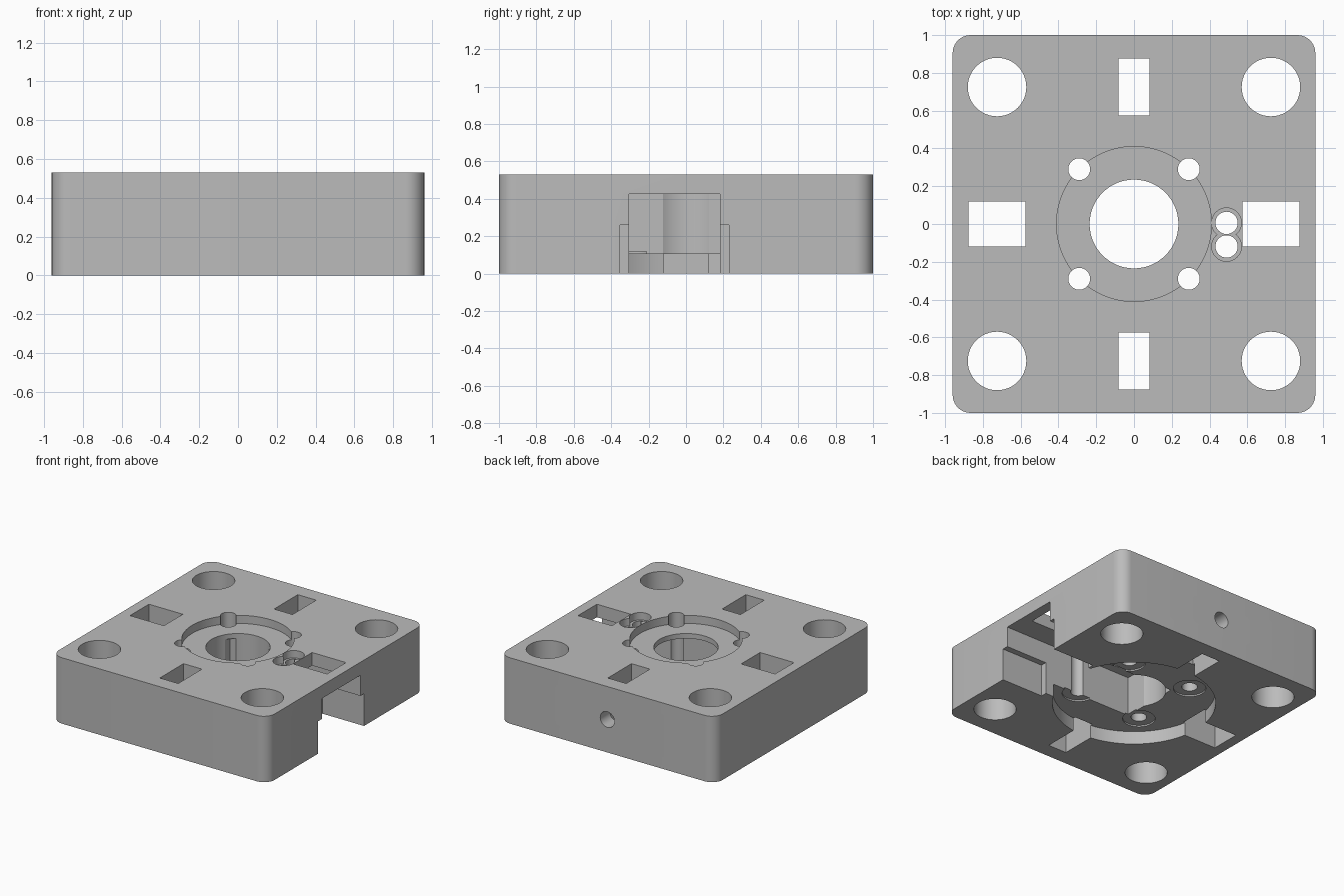
import bpy, bmesh, math
from mathutils import Matrix, Vector

old = bpy.data.objects.get("Cube")
if old:
    bpy.data.objects.remove(old)

TOP = 0.53
POCKET = 0.105   # depth of the round pocket underneath
LOW, HIGH = -0.1, TOP + 0.1

grey = bpy.data.materials.new("mid grey")
grey.use_nodes = True
grey.diffuse_color = (0.5, 0.5, 0.5, 1)
grey.node_tree.nodes["Principled BSDF"].inputs["Base Color"].default_value = (0.5, 0.5, 0.5, 1)


def add_object(name, bm):
    mesh = bpy.data.meshes.new(name)
    bm.to_mesh(mesh)
    bm.free()
    mesh.materials.append(grey)
    obj = bpy.data.objects.new(name, mesh)
    bpy.context.collection.objects.link(obj)
    return obj


def box(name, x0, x1, y0, y1, z0, z1, corner=0):
    bm = bmesh.new()
    size = Vector((x1 - x0, y1 - y0, z1 - z0))
    centre = Vector((x0 + x1, y0 + y1, z0 + z1)) / 2
    bmesh.ops.create_cube(bm, size=1, matrix=Matrix.Translation(centre) @ Matrix.Diagonal((*size, 1)))
    if corner:
        upright = [e for e in bm.edges if abs(e.verts[0].co.z - e.verts[1].co.z) > 0.01]
        bmesh.ops.bevel(bm, geom=upright, offset=corner, segments=10, profile=0.5, affect='EDGES')
    return add_object(name, bm)


def cylinder(name, x, y, radius, z0, z1, sides=48):
    bm = bmesh.new()
    bmesh.ops.create_cone(bm, cap_ends=True, segments=sides, radius1=radius, radius2=radius,
                          depth=z1 - z0, matrix=Matrix.Translation((x, y, (z0 + z1) / 2)))
    return add_object(name, bm)


# Rounded block
block = box("mounting_block", -0.96, 0.96, -1, 1, 0, TOP, corner=0.095)
cutters = []

# Central bore, top recess and underside pocket
cutters.append(cylinder("top_recess", 0, 0, 0.41, TOP - 0.065, HIGH, 96))
cutters.append(cylinder("bottom_pocket", 0, 0, 0.6, LOW, POCKET, 96))
cutters.append(cylinder("centre_bore", 0, 0, 0.235, LOW, HIGH, 64))

# Side channel with a wider mouth
cutters.append(box("side_channel", -0.2, 1.1, -0.305, 0.183, LOW, 0.425))
cutters.append(box("channel_mouth", 0.59, 1.1, -0.354, 0.23, LOW, 0.26))

# Corner holes and screw holes with shallow seats
for sx in (-1, 1):
    for sy in (-1, 1):
        cutters.append(cylinder("corner_hole", sx * 0.725, sy * 0.725, 0.155, LOW, HIGH))
        cutters.append(cylinder("screw_seat", sx * 0.29, sy * 0.29, 0.12, LOW, POCKET + 0.012))
        cutters.append(cylinder("screw_hole", sx * 0.29, sy * 0.29, 0.058, LOW, HIGH, 32))

# Rectangular slots on the four sides
for s in (-1, 1):
    a, b = sorted((s * 0.575, s * 0.877))
    cutters.append(box("long_slot", -0.082, 0.082, a, b, LOW, HIGH))
    cutters.append(box("wide_slot", a, b, -0.12, 0.12, LOW, HIGH))

# Pair of stepped wire holes above the channel
for y in (0.006, -0.119):
    cutters.append(cylinder("wire_seat", 0.49, y, 0.079, TOP - 0.06, HIGH, 32))
    cutters.append(cylinder("wire_hole", 0.49, y, 0.059, 0.35, HIGH, 32))

# Round hole through the back wall into the slot
back_hole = cylinder("back_hole", 0, 0, 0.063, -1.1, -0.7, 32)
back_hole.data.transform(Matrix.Rotation(math.pi / 2, 4, 'X'))
back_hole.data.transform(Matrix.Translation((0, 0, TOP / 2)))
if sum(v.co.y for v in back_hole.data.vertices) < 0:
    back_hole.data.transform(Matrix.Rotation(math.pi, 4, 'Z'))
cutters.append(back_hole)

# Cut everything out of the block
bpy.ops.object.select_all(action='DESELECT')
bpy.context.view_layer.objects.active = block
block.select_set(True)
for cutter in cutters:
    mod = block.modifiers.new(cutter.name, 'BOOLEAN')
    mod.operation = 'DIFFERENCE'
    mod.solver = 'EXACT'
    mod.object = cutter
    bpy.ops.object.modifier_apply(modifier=mod.name)
    bpy.data.objects.remove(cutter)

bpy.ops.object.shade_smooth_by_angle(angle=math.radians(30))
